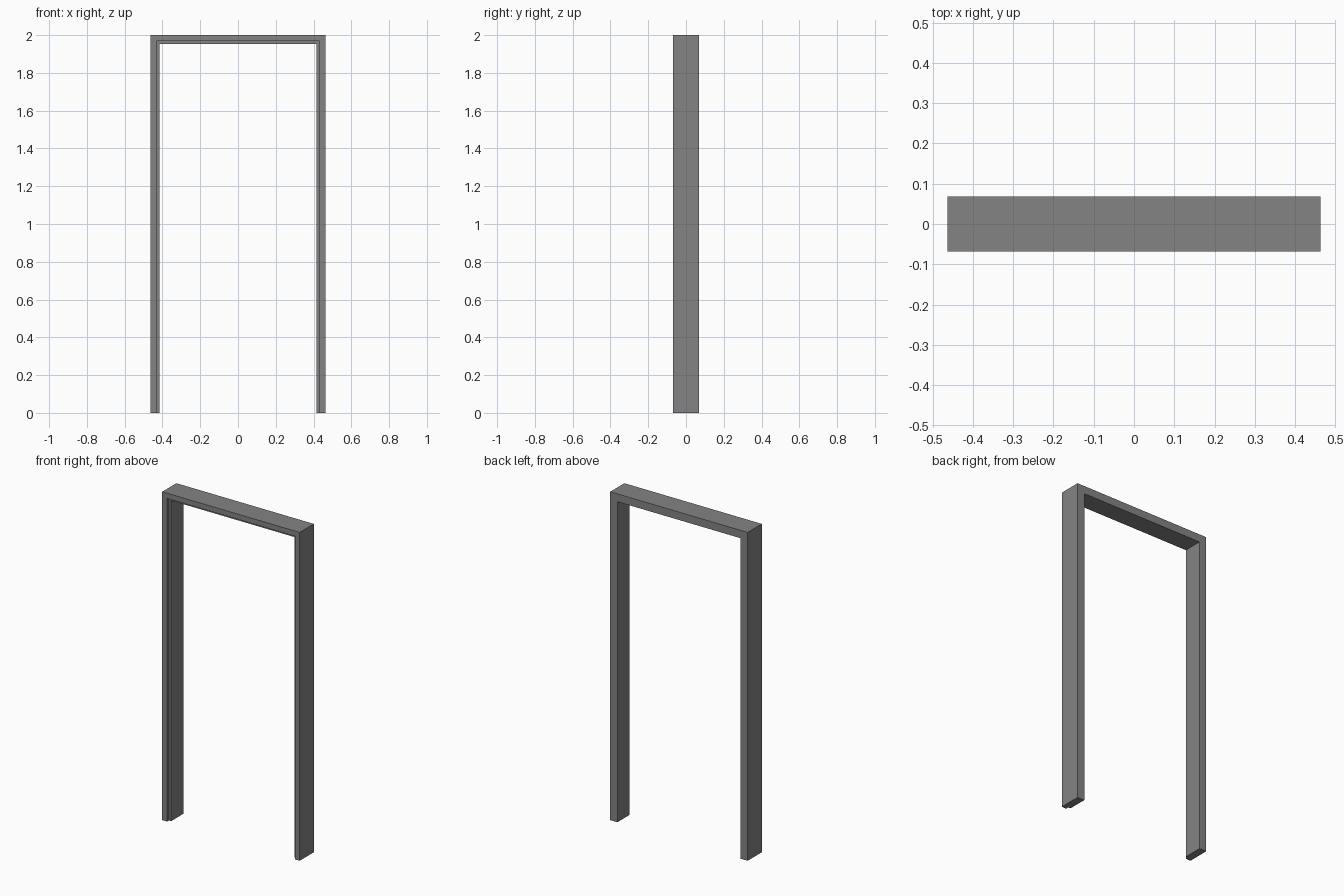
import bpy, bmesh

if "Cube" in bpy.data.objects:
    bpy.data.objects.remove(bpy.data.objects["Cube"])

HALF_W, HEIGHT, HALF_D = 0.463, 2.0, 0.068
THICK, REBATE_X, REBATE_D = 0.048, 0.032, 0.018

# Rebated jamb section: (inset from the outer edge, depth y)
section = [
    (0, -HALF_D), (REBATE_X, -HALF_D),
    (REBATE_X, -HALF_D + REBATE_D), (THICK, -HALF_D + REBATE_D),
    (THICK, HALF_D), (0, HALF_D),
]

# Sweep the section up one jamb, along the head and down the other, with mitred corners
bm = bmesh.new()
rings = []
for side, top in ((-1, 0), (-1, 1), (1, 1), (1, 0)):
    rings.append([bm.verts.new((side * (HALF_W - i), y, top * (HEIGHT - i)))
                  for i, y in section])
for a, b in zip(rings, rings[1:]):
    for k in range(len(section)):
        n = (k + 1) % len(section)
        bm.faces.new((a[k], a[n], b[n], b[k]))

# Feet of the jambs
bm.faces.new(rings[0])
bm.faces.new(rings[-1])
bmesh.ops.recalc_face_normals(bm, faces=bm.faces)

mesh = bpy.data.meshes.new("door_frame")
bm.to_mesh(mesh)
bm.free()
frame = bpy.data.objects.new("door_frame", mesh)
bpy.context.collection.objects.link(frame)

# Dark grey paint
paint = bpy.data.materials.new("dark_grey")
paint.diffuse_color = (0.23, 0.23, 0.23, 1)
paint.use_nodes = True
paint.node_tree.nodes["Principled BSDF"].inputs["Base Color"].default_value = paint.diffuse_color
mesh.materials.append(paint)
